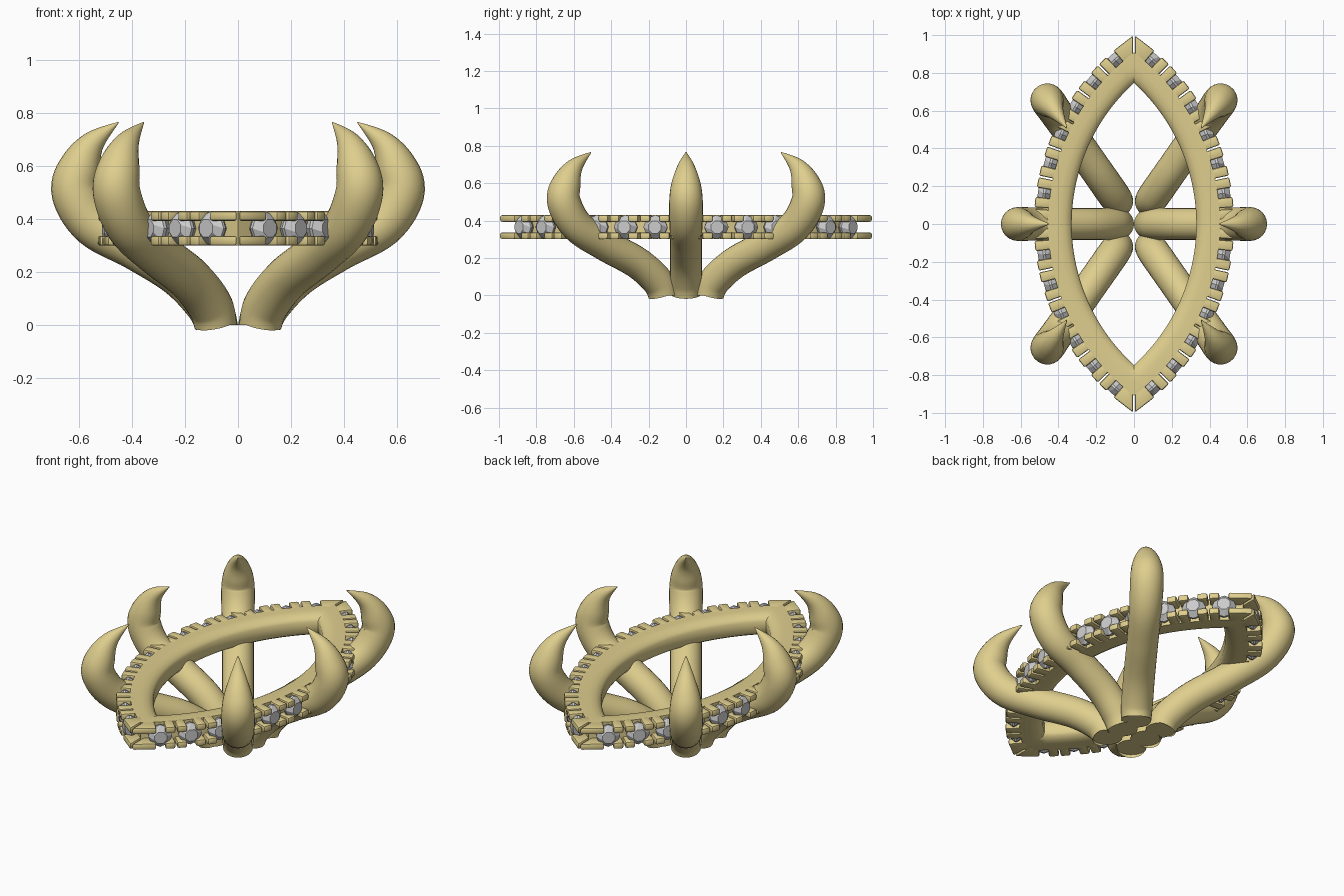
import bpy, bmesh
from math import sin, cos, acos, pi, atan2, radians
from mathutils import Vector

if "Cube" in bpy.data.objects:
    bpy.data.objects.remove(bpy.data.objects["Cube"])

gold = bpy.data.materials.new("gold")
gold.diffuse_color = (0.74, 0.62, 0.27, 1)
gold.use_nodes = True
gold.node_tree.nodes["Principled BSDF"].inputs["Base Color"].default_value = gold.diffuse_color
CX = 0.68            # each half of the ring is an arc centred at x = -/+CX
STEP = 0.14          # angle between stones
ZB, ZT = 0.30, 0.43  # ring bottom and top
ZM = (ZB + ZT) / 2


def finish(bm, name, mat=None, smooth=True):
    bmesh.ops.recalc_face_normals(bm, faces=bm.faces)
    me = bpy.data.meshes.new(name)
    bm.to_mesh(me)
    bm.free()
    ob = bpy.data.objects.new(name, me)
    bpy.context.collection.objects.link(ob)
    if mat:
        me.materials.append(mat)
    if smooth:
        bpy.ops.object.select_all(action='DESELECT')
        ob.select_set(True)
        bpy.context.view_layer.objects.active = ob
        bpy.ops.object.shade_smooth_by_angle(angle=radians(35))
    return ob


def arc(r, a, z, side):
    return Vector((side * (r * cos(a) - CX), side * r * sin(a), z))


def loft(bm, rings, closed):
    n = len(rings[0])
    pairs = list(zip(rings, rings[1:] + rings[:1])) if closed else list(zip(rings, rings[1:]))
    for p, q in pairs:
        for i in range(n):
            j = (i + 1) % n
            bm.faces.new((p[i], p[j], q[j], q[i]))


# Pointed-oval band, mitred at both tips
half = [(1.01, 0.03), (1.02, 0.045), (1.045, 0.06), (1.08, 0.065), (1.135, 0.065)]
profile = [(r, ZM + d) for r, d in half] + [(r, ZM - d) for r, d in reversed(half)]
bm = bmesh.new()
rings = []
N = 40
for side in (1, -1):
    for k in range(N + (0)):
        t = -1 + 2 * k / N
        rings.append([bm.verts.new(arc(r, t * acos(CX / r), z, side)) for r, z in profile])
loft(bm, rings, True)
finish(bm, "marquise_band", gold)

# Four small claws around every stone
bm = bmesh.new()
for side in (1, -1):
    for k in range(-6, 7):
        for s in (1, -1):
            a0 = k * STEP + s * 0.021
            a1 = k * STEP + s * 0.066
            if k * s == 6:
                a1 = s * 1.2          # end claws run on to the tip
            for z0, z1 in ((ZB, ZB + 0.037), (ZT - 0.037, ZT)):
                vs = []
                for z in (z0, z1):
                    for r, a in ((1.11, a0), (1.21, a0), (1.21, a1), (1.11, a1)):
                        lim = acos((CX + 0.005) / r)
                        vs.append(bm.verts.new(arc(r, max(-lim, min(lim, a)), z, side)))
                for f in ((0, 1, 2, 3), (4, 5, 6, 7), (0, 1, 5, 4), (1, 2, 6, 5),
                          (2, 3, 7, 6), (3, 0, 4, 7)):
                    bm.faces.new([vs[i] for i in f])
bmesh.ops.bevel(bm, geom=bm.edges[:], offset=0.009, segments=2, affect='EDGES', profile=0.5)
finish(bm, "stone_claws", gold)

# Faceted stones facing outward
bm = bmesh.new()
for side in (1, -1):
    for k in range(-6, 7):
        a = k * STEP
        out = Vector((side * cos(a), side * sin(a), 0))
        tan = Vector((-out.y, out.x, 0))
        rings = []
        for r, w, tw in ((1.2, 0.036, 0.5), (1.172, 0.065, 0), (1.16, 0.065, 0), (1.09, 0.012, 0)):
            c = arc(r, a, ZM, side)
            rings.append([bm.verts.new(c + w * (cos((i + tw) * pi / 4) * tan
                          + sin((i + tw) * pi / 4) * Vector((0, 0, 1)))) for i in range(8)])
        loft(bm, rings, False)
        bm.faces.new(rings[0])
        bm.faces.new(rings[-1])
finish(bm, "side_stones", None, False)


def spline(pts, sub=7):
    out = []
    for i in range(len(pts) - 1):
        p = [Vector(pts[max(0, min(len(pts) - 1, i + d))]) for d in (-1, 0, 1, 2)]
        for s in range(sub):
            t = s / sub
            out.append(0.5 * (2 * p[1] + (p[2] - p[0]) * t
                       + (2 * p[0] - 5 * p[1] + 4 * p[2] - p[3]) * t * t
                       + (3 * p[1] - p[0] - 3 * p[2] + p[3]) * t ** 3))
    return out + [Vector(pts[-1])]


# Horn-shaped prong: path of (reach, height, radius)
def prong(name, path, ang):
    bm = bmesh.new()
    pts = spline(path)
    d = Vector((cos(ang), sin(ang), 0))
    b = Vector((-d.y, d.x, 0))
    up = Vector((0, 0, 1))
    rings = []
    for i, p in enumerate(pts):
        q0, q1 = pts[max(i - 1, 0)], pts[min(i + 1, len(pts) - 1)]
        th = pi / 2 if i == 0 else atan2(q1.y - q0.y, q1.x - q0.x)
        n = d * sin(th) - up * cos(th)
        c = d * p.x + up * p.y
        r = max(p.z, 0.002)
        rings.append([bm.verts.new(c + r * (cos(j * pi / 12) * n + sin(j * pi / 12) * b))
                      for j in range(24)])
    loft(bm, rings, False)
    bm.faces.new(rings[0])
    bm.faces.new(rings[-1])
    finish(bm, name, gold)


R = 0.085
side_path = [(0.08, 0, 0.08), (0.115, 0.08, R), (0.22, 0.19, R), (0.38, 0.29, R), (0.54, 0.38, 0.088),
             (0.613, 0.5, 0.09), (0.595, 0.6, 0.078), (0.545, 0.69, 0.045), (0.45, 0.765, 0.002)]
diag_path = [(0.147, 0, 0.08), (0.185, 0.075, R), (0.32, 0.175, R), (0.53, 0.27, R), (0.71, 0.37, 0.088),
             (0.797, 0.5, 0.09), (0.78, 0.6, 0.078), (0.725, 0.69, 0.045), (0.62, 0.765, 0.002)]
prong("right_prong", side_path, 0)
prong("left_prong", side_path, pi)
A = radians(55)
for name, ang in (("back_right", A), ("back_left", pi - A), ("front_left", pi + A), ("front_right", -A)):
    prong(name + "_prong", diag_path, ang)
